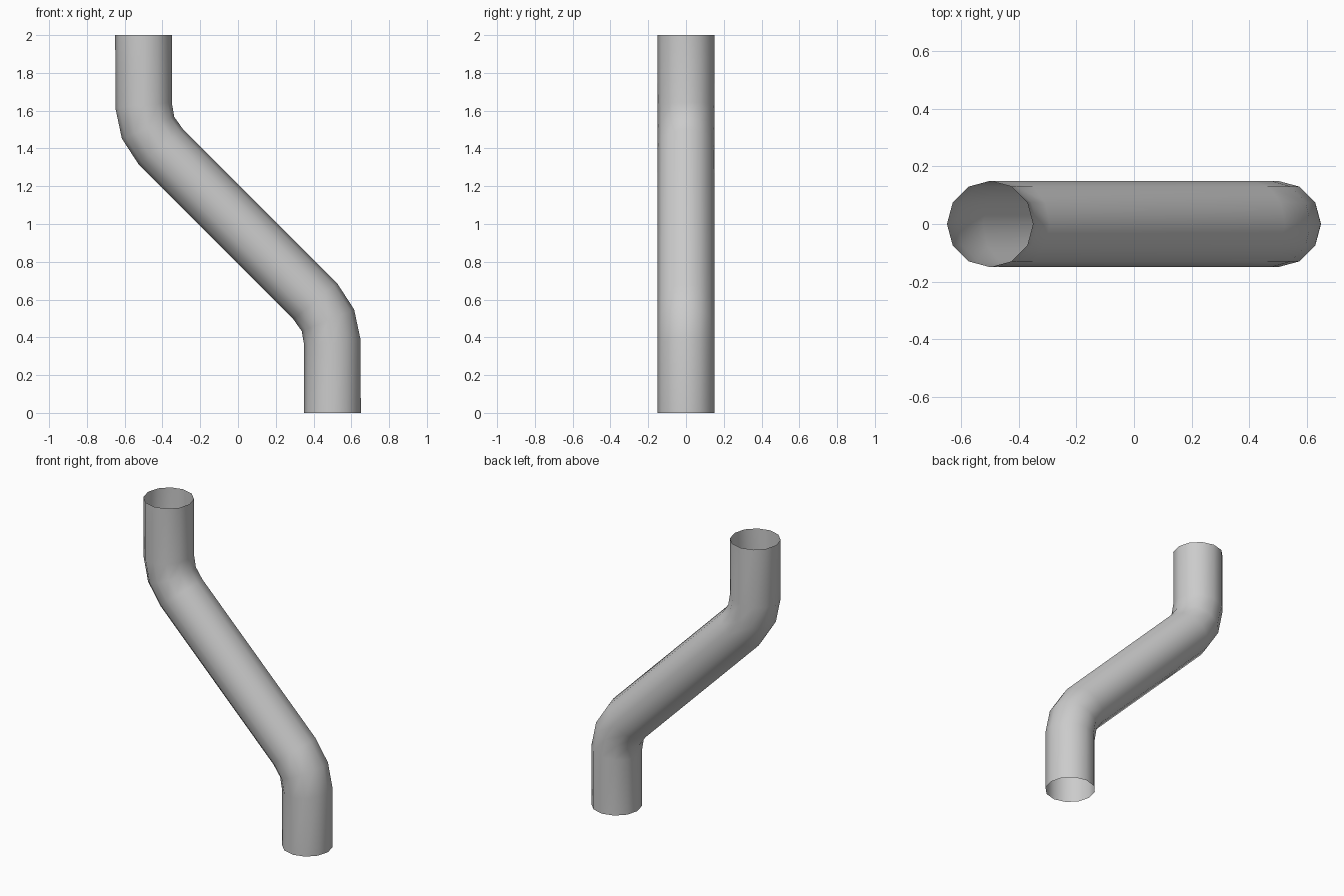
import bpy, bmesh
from math import sin, cos, tan, tau, radians

if "Cube" in bpy.data.objects:
    bpy.data.objects.remove(bpy.data.objects["Cube"])

SIDES, R = 12, 0.15          # pipe cross-section
BEND = 0.312                 # bend radius of the centreline
Z0 = 0.5 - BEND * tan(radians(22.5))   # height where the lower bend starts


def bend_point(deg):
    a = radians(deg)
    return 0.5 - BEND + BEND * cos(a), Z0 + BEND * sin(a)


# Lower half of the path: (x, z, ring tilt); rings bisect neighbouring segments
lower = [(0.5, 0.0, 0.0)]
for deg, tilt in ((0, 5.625), (22.5, 22.5), (45, 39.375)):
    lower.append((*bend_point(deg), radians(tilt)))
# Upper half is the lower half turned about the middle of the pipe
path = lower + [(-x, 2 - z, t) for x, z, t in reversed(lower)]

# Open-ended offset pipe
bm = bmesh.new()
rings = []
for x, z, t in path:
    rings.append([bm.verts.new((x + R * cos(a) * cos(t), R * sin(a), z + R * cos(a) * sin(t)))
                  for a in (tau * i / SIDES for i in range(SIDES))])
for low, high in zip(rings, rings[1:]):
    for i in range(SIDES):
        j = (i + 1) % SIDES
        bm.faces.new((low[i], low[j], high[j], high[i])).smooth = True

mesh = bpy.data.meshes.new("offset_pipe")
bm.to_mesh(mesh)
bm.free()
pipe = bpy.data.objects.new("offset_pipe", mesh)
bpy.context.collection.objects.link(pipe)
